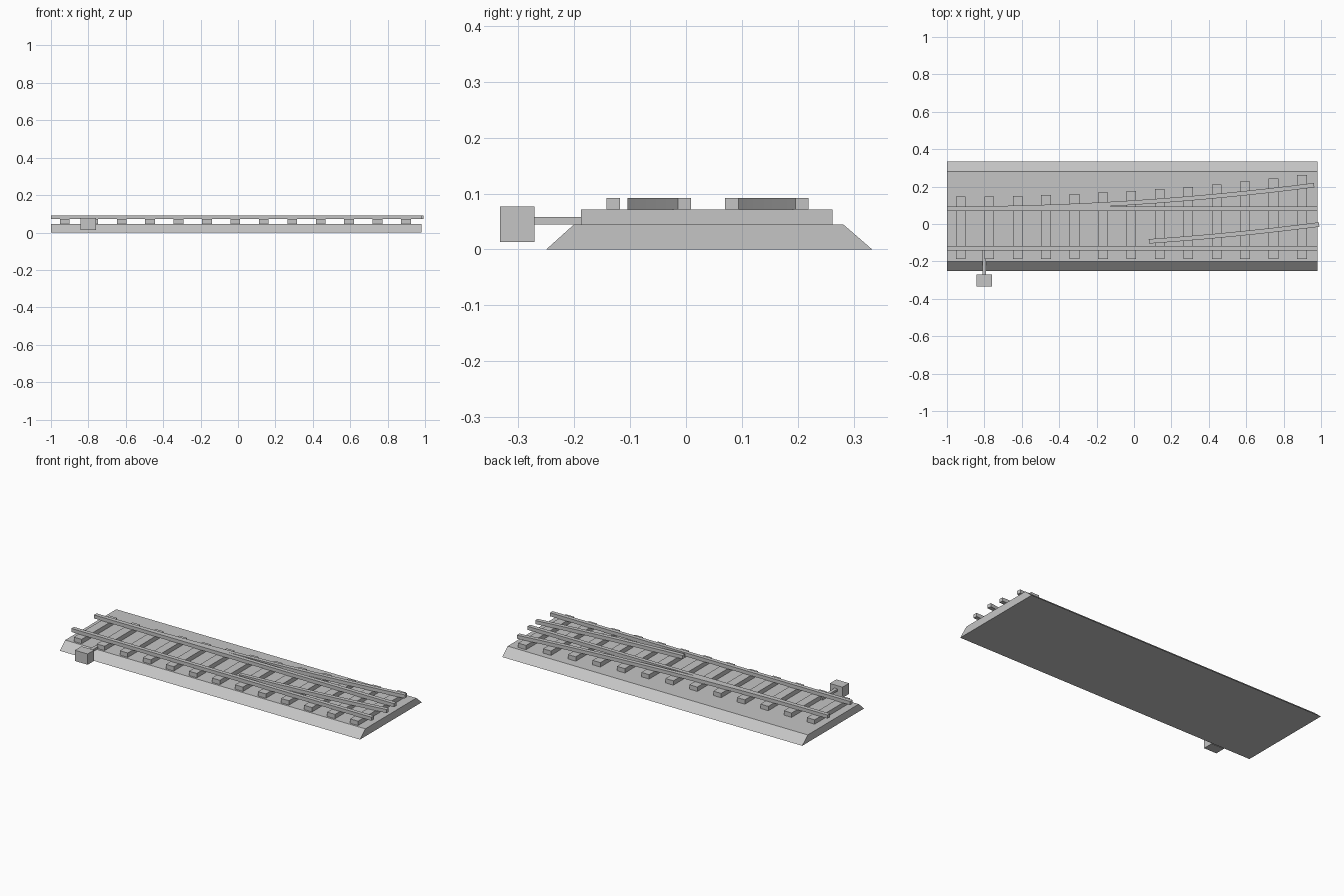
import bpy
import bmesh
from math import sin, cos

if "Cube" in bpy.data.objects:
    bpy.data.objects.remove(bpy.data.objects["Cube"], do_unlink=True)

grey = bpy.data.materials.new("plain grey")
grey.use_nodes = True
colour = (0.56, 0.56, 0.56, 1)
grey.diffuse_color = colour
grey.node_tree.nodes["Principled BSDF"].inputs["Base Color"].default_value = colour


def loft(name, rings):
    """Join equal closed rings of points into a capped solid."""
    bm = bmesh.new()
    loops = [[bm.verts.new(p) for p in ring] for ring in rings]
    n = len(loops[0])
    for a, b in zip(loops, loops[1:]):
        for i in range(n):
            j = (i + 1) % n
            bm.faces.new((a[i], a[j], b[j], b[i]))
    bm.faces.new(loops[0])
    bm.faces.new(loops[-1][::-1])
    bmesh.ops.recalc_face_normals(bm, faces=bm.faces)
    mesh = bpy.data.meshes.new(name)
    bm.to_mesh(mesh)
    bm.free()
    mesh.materials.append(grey)
    obj = bpy.data.objects.new(name, mesh)
    bpy.context.collection.objects.link(obj)
    return obj


def box(name, x0, x1, y0, y1, z0, z1):
    section = [(y0, z0), (y1, z0), (y1, z1), (y0, z1)]
    return loft(name, [[(x, y, z) for y, z in section] for x in (x0, x1)])


START, END = -1.0, 0.98
BED_TOP, TIE_TOP, RAIL_TOP = 0.045, 0.071, 0.092
HALF_RAIL = 0.012
RADIUS = 15.4
RAIL_Y = {"front": -0.13, "back": 0.082}

# Ballast bed with sloping long sides
bed = [(-0.25, 0), (0.333, 0), (0.281, BED_TOP), (-0.2, BED_TOP)]
loft("ballast_bed", [[(x, y, z) for y, z in bed] for x in (START, END)])

# Sleepers, growing longer along the diverging track
for i in range(13):
    x = -0.926 + 0.152 * i
    back = max(0.147, 0.145 + (x - START) ** 2 / (2 * RADIUS))
    box(f"sleeper_{i + 1}", x - 0.026, x + 0.026, -0.188, back, BED_TOP, TIE_TOP)

# Straight rails
for side, y in RAIL_Y.items():
    box(f"straight_rail_{side}", START, END, y - HALF_RAIL, y + HALF_RAIL, TIE_TOP, RAIL_TOP)


def curved_rail(name, y, first, last, steps=16):
    """Sweep the rail section about the centre of the turnout curve."""
    centre_y = RAIL_Y["back"] + RADIUS
    rings = []
    for k in range(steps + 1):
        a = first + (last - first) * k / steps
        ring = []
        for side, z in ((-1, TIE_TOP), (1, TIE_TOP), (1, RAIL_TOP), (-1, RAIL_TOP)):
            r = centre_y - y - side * HALF_RAIL
            ring.append((START + r * sin(a), centre_y - r * cos(a), z))
        rings.append(ring)
    loft(name, rings)


# Diverging rails
curved_rail("diverging_rail_back", RAIL_Y["back"], 0, 0.1278)
curved_rail("diverging_rail_front", RAIL_Y["front"], 0.0692, 0.1278)

# Switch motor and its throw rod
box("switch_box", -0.843, -0.759, -0.333, -0.271, 0.013, 0.077)
box("switch_rod", -0.811, -0.791, -0.272, -0.13, BED_TOP, 0.058)
